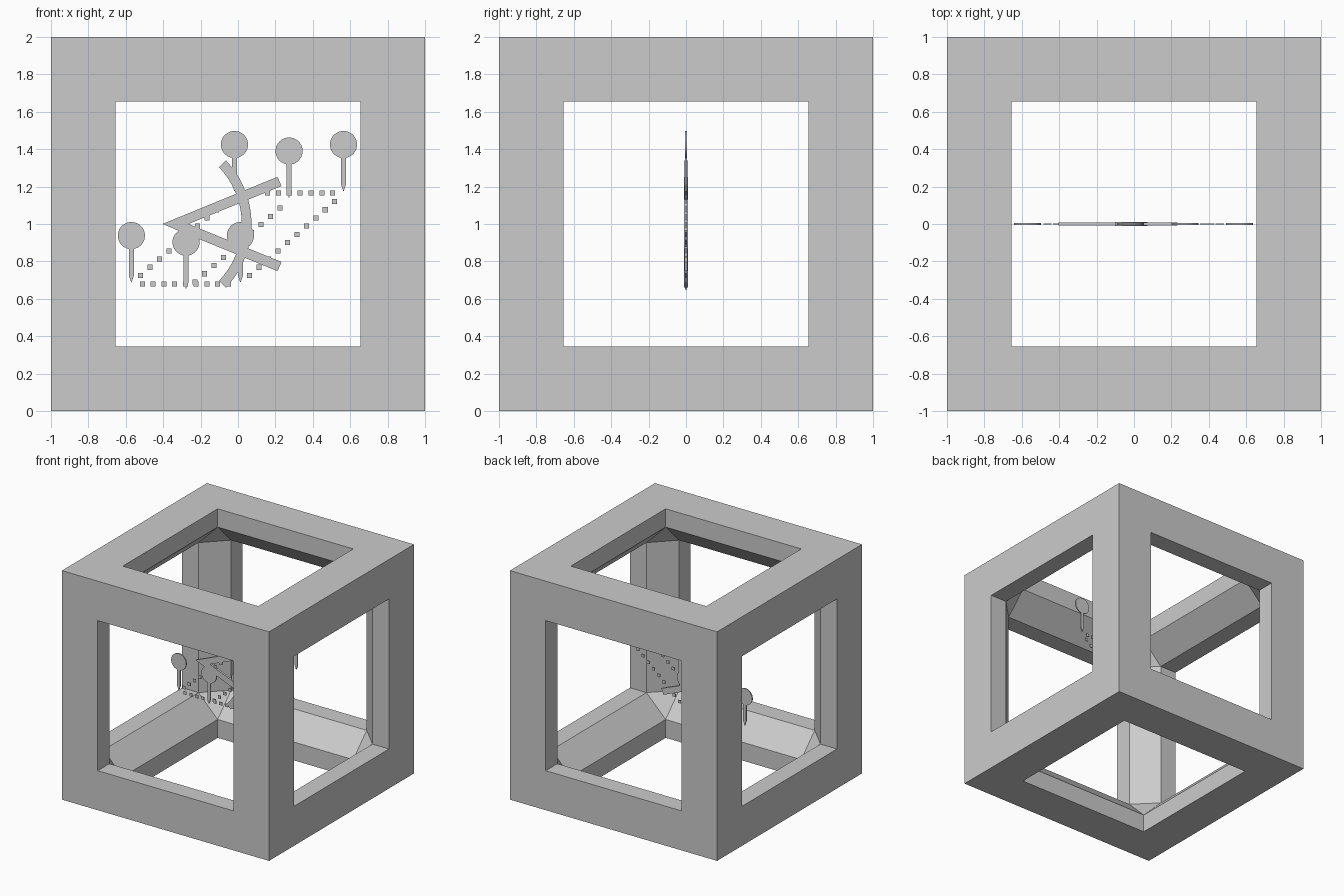
import bpy, bmesh
from itertools import product
from math import sin, cos, asin, pi, radians
from mathutils import Vector

if "Cube" in bpy.data.objects:
    bpy.data.objects.remove(bpy.data.objects["Cube"])

W, D = 0.655, 0.84   # half window size, half distance to the inner window rim


def finish(name, bm, z=0.0):
    bmesh.ops.recalc_face_normals(bm, faces=bm.faces)
    me = bpy.data.meshes.new(name)
    bm.to_mesh(me)
    bm.free()
    ob = bpy.data.objects.new(name, me)
    ob.location.z = z
    bpy.context.collection.objects.link(ob)
    return ob


def add_plate(bm, outline, half):
    """Upright plate: an (x, z) outline given a thickness along y."""
    front = [bm.verts.new((x, -half, z)) for x, z in outline]
    back = [bm.verts.new((x, half, z)) for x, z in outline]
    bm.faces.new(front)
    bm.faces.new(back[::-1])
    n = len(outline)
    for i in range(n):
        j = (i + 1) % n
        bm.faces.new((front[i], back[i], back[j], front[j]))


def plate(name, outline, half):
    bm = bmesh.new()
    add_plate(bm, outline, half)
    return finish(name, bm)


# Cube frame: inset windows, tunnels, then chamfered cavity
bm = bmesh.new()
bmesh.ops.create_cube(bm, size=2)
bmesh.ops.inset_individual(bm, faces=bm.faces[:], thickness=1 - W, use_even_offset=True)
windows = [f for f in bm.faces if max(abs(c) for c in f.calc_center_median()) > 0.99
           and sorted(abs(c) for c in f.calc_center_median())[1] < 0.01]
caps = bmesh.ops.extrude_discrete_faces(bm, faces=windows)["faces"]
for f in caps:
    f.normal_update()
    axis = max(range(3), key=lambda i: abs(f.calc_center_median()[i]))
    for v in f.verts:
        v.co[axis] *= D
bmesh.ops.delete(bm, geom=caps, context='FACES')


def rim(axis, signs):
    return bm.verts.new([s * (D if i == axis else W) for i, s in enumerate(signs)])


for signs in product((-1, 1), repeat=3):          # corner facets
    bm.faces.new([rim(a, signs) for a in range(3)])
for c in range(3):                                # beam chamfers
    a, b = (c + 1) % 3, (c + 2) % 3
    for sa, sb in product((-1, 1), repeat=2):
        quad = []
        for axis, sc in ((a, -1), (a, 1), (b, 1), (b, -1)):
            s = [0, 0, 0]
            s[a], s[b], s[c] = sa, sb, sc
            quad.append(rim(axis, s))
        bm.faces.new(quad)
bmesh.ops.remove_doubles(bm, verts=bm.verts[:], dist=1e-4)
finish("cube_frame", bm, 1.0)

# Round-headed pins
R, S = 0.0725, 0.014
t0 = asin(S / R)
head = [(R * sin(pi + t0 + (2 * pi - 2 * t0) * i / 32),
         R * cos(pi + t0 + (2 * pi - 2 * t0) * i / 32)) for i in range(33)]
pin = head + [(S, -0.212), (0, -0.252), (-S, -0.212)]
for i, (x, z) in enumerate([(-0.57, 0.938), (-0.278, 0.903), (0.013, 0.938),
                            (-0.019, 1.425), (0.273, 1.39), (0.564, 1.425)]):
    plate(f"pin_{i + 1}", [(x + u, z + v) for u, v in pin], 0.005)


# Dotted lines between the pins
def dots(name, start, end, count):
    bm = bmesh.new()
    a, b, h = Vector(start), Vector(end), 0.0135
    for i in range(count):
        p = a.lerp(b, i / (count - 1))
        add_plate(bm, [(p.x - h, p.y - h), (p.x + h, p.y - h),
                       (p.x + h, p.y + h), (p.x - h, p.y + h)], 0.003)
    finish(name, bm)


dots("bottom_dots", (-0.511, 0.68), (-0.051, 0.68), 9)
dots("top_dots", (0.042, 1.166), (0.506, 1.166), 9)
dots("left_dots", (-0.521, 0.725), (-0.064, 1.12), 10)
dots("middle_dots", (-0.23, 0.69), (0.225, 1.085), 10)
dots("right_dots", (0.062, 0.725), (0.517, 1.12), 10)

# Angle symbol: V-shaped arms and crossing arc
plate("angle_arms", [(-0.404, 1), (0.211, 0.748), (0.233, 0.797), (-0.265, 1),
                     (0.233, 1.203), (0.211, 1.252)], 0.009)
angles = [radians(-43.7 + 87.4 * i / 24) for i in range(25)]
plate("angle_arc",
      [(-0.42 + 0.492 * cos(t), 1 + 0.492 * sin(t)) for t in angles] +
      [(-0.42 + 0.44 * cos(t), 1 + 0.44 * sin(t)) for t in reversed(angles)], 0.01)
